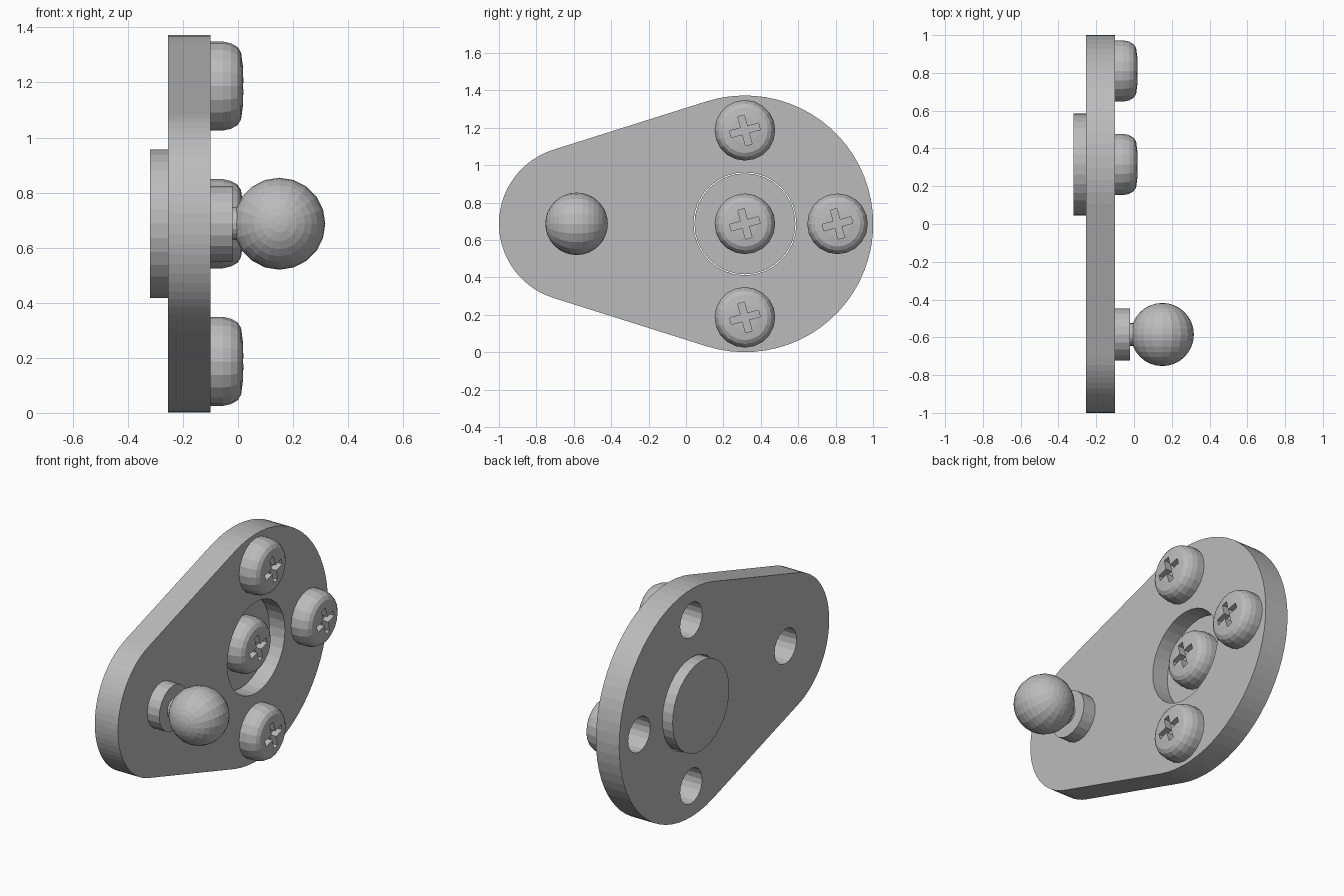
import bpy, bmesh, math
from mathutils import Matrix, Vector

cube = bpy.data.objects.get("Cube")
if cube:
    bpy.data.objects.remove(cube, do_unlink=True)

grey = bpy.data.materials.new("plain grey")
grey.use_nodes = True
COLOUR = (0.5, 0.5, 0.5, 1)
grey.diffuse_color = COLOUR
grey.node_tree.nodes["Principled BSDF"].inputs["Base Color"].default_value = COLOUR

MID = 0.687                     # height of the centre line
BIG, SMALL = 0.315, -0.585      # y of the two rounded ends
BACK, FACE, FLOOR = -0.255, -0.1, -0.2
SCREWS = {"upper": (BIG, MID + 0.5), "lower": (BIG, MID - 0.5), "end": (0.81, MID)}


def finish(name, bm):
    bmesh.ops.recalc_face_normals(bm, faces=bm.faces)
    mesh = bpy.data.meshes.new(name)
    bm.to_mesh(mesh)
    bm.free()
    mesh.materials.append(grey)
    obj = bpy.data.objects.new(name, mesh)
    bpy.context.collection.objects.link(obj)
    return obj


def prism(name, outline, x0, x1):
    """Extrude a (y, z) outline along x."""
    bm = bmesh.new()
    face = bm.faces.new([bm.verts.new((x0, y, z)) for y, z in outline])
    ext = bmesh.ops.extrude_face_region(bm, geom=[face])["geom"]
    bmesh.ops.translate(bm, vec=(x1 - x0, 0, 0),
                        verts=[v for v in ext if isinstance(v, bmesh.types.BMVert)])
    return finish(name, bm)


def arc(y, z, r, a0, a1, n):
    return [(y + r * math.cos(a0 + (a1 - a0) * i / n),
             z + r * math.sin(a0 + (a1 - a0) * i / n)) for i in range(n + 1)]


def disc(name, y, z, r, x0, x1, n=32):
    return prism(name, arc(y, z, r, 0, math.tau, n)[:-1], x0, x1)


def lathe(name, profile, y, z, n=20):
    """Spin an (x, radius) profile about the x axis."""
    bm = bmesh.new()
    verts = [bm.verts.new((x, r, 0)) for x, r in profile]
    edges = [bm.edges.new(pair) for pair in zip(verts, verts[1:])]
    bmesh.ops.spin(bm, geom=verts + edges, axis=(1, 0, 0), cent=(0, 0, 0),
                   angle=math.tau, steps=n)
    bmesh.ops.remove_doubles(bm, verts=bm.verts, dist=0.0005)
    bmesh.ops.translate(bm, vec=(0, y, z), verts=bm.verts)
    return finish(name, bm)


def cut(obj, cutter):
    cutter.hide_render = True
    mod = obj.modifiers.new("cut", "BOOLEAN")
    mod.operation = "DIFFERENCE"
    mod.solver = "EXACT"
    mod.object = cutter
    bpy.context.view_layer.objects.active = obj
    bpy.ops.object.modifier_apply(modifier=mod.name)
    bpy.data.objects.remove(cutter, do_unlink=True)


# Mounting plate: two rounded ends joined by tangent sides
R, r = 0.686, 0.415
tangent = math.acos((r - R) / (SMALL - BIG) * -1 * -1)
tangent = math.pi / 2 + math.asin((R - r) / (BIG - SMALL))
plate = prism("mounting_plate",
              arc(BIG, MID, R, -tangent, tangent, 40)
              + arc(SMALL, MID, r, tangent, math.tau - tangent, 28), BACK, FACE)

# Screw holes, ball stud hole and the centre opening
for y, z in list(SCREWS.values()) + [(SMALL, MID)]:
    cut(plate, disc("hole_cutter", y, z, 0.105, BACK - 0.1, FACE + 0.1, 20))
cut(plate, disc("opening_cutter", BIG, MID, 0.275, BACK - 0.1, FACE + 0.1))

# Centre boss, standing out at the back and sunk at the face
disc("centre_boss", BIG, MID, 0.27, -0.32, FLOOR)

# Pan head screws with a tilted cross slot
HEAD = [(0, 0), (0, 0.162), (0.045, 0.162), (0.075, 0.155), (0.098, 0.142),
        (0.111, 0.122), (0.118, 0.07), (0.12, 0)]
CROSS = [(0.08, 0.018), (0.018, 0.018), (0.018, 0.08)]


def screw(name, y, z, base):
    head = lathe(name, [(base + x, rad) for x, rad in HEAD], y, z)
    outline = []
    for quarter in range(4):
        turn = Matrix.Rotation(quarter * math.pi / 2 + math.radians(15), 2)
        outline += [turn @ Vector(p) + Vector((y, z)) for p in CROSS]
    cut(head, prism("slot_cutter", outline, base + 0.075, base + 0.2))


for label, (y, z) in SCREWS.items():
    screw(label + "_screw", y, z, FACE)
screw("centre_screw", BIG, MID, FLOOR)

# Ball stud: collar, neck and ball
disc("stud_collar", SMALL, MID, 0.137, FACE, -0.02, 20)
disc("stud_neck", SMALL, MID, 0.06, -0.03, 0.02, 20)
bm = bmesh.new()
bmesh.ops.create_uvsphere(bm, u_segments=20, v_segments=16, radius=0.167,
                          matrix=Matrix.Translation((0.15, SMALL, MID))
                          @ Matrix.Rotation(math.pi / 2, 4, "X"))
finish("stud_ball", bm)
